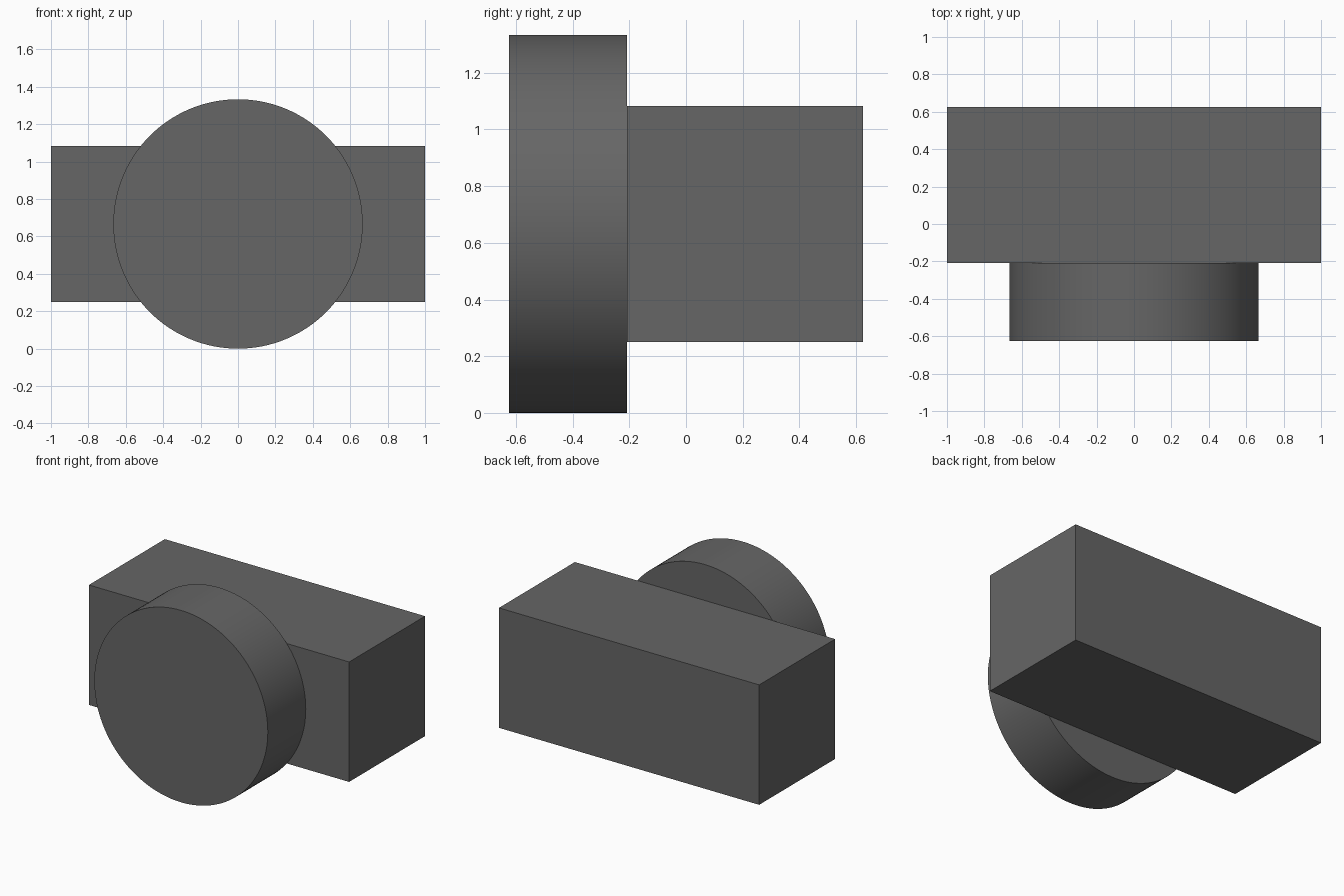
import bpy
import math

if "Cube" in bpy.data.objects:
    bpy.data.objects.remove(bpy.data.objects["Cube"])

grey = bpy.data.materials.new("dark grey")
grey.diffuse_color = (0.133, 0.133, 0.133, 1)
grey.use_nodes = True
grey.node_tree.nodes["Principled BSDF"].inputs["Base Color"].default_value = grey.diffuse_color

CENTRE_Z = 2 / 3      # shared axis height
FRONT, SEAM, BACK = -0.625, -0.2083, 0.625


def finish(name):
    obj = bpy.context.object
    obj.name = name
    bpy.ops.object.transform_apply(location=False, rotation=True, scale=True)
    obj.data.materials.append(grey)
    return obj


# Long rectangular body
bpy.ops.mesh.primitive_cube_add(size=1, location=(0, (SEAM + BACK) / 2, CENTRE_Z))
bpy.context.object.scale = (2, BACK - SEAM, 0.8333)
finish("body_block")

# Round disc on the front
bpy.ops.mesh.primitive_cylinder_add(
    vertices=128, radius=2 / 3, depth=SEAM - FRONT,
    location=(0, (FRONT + SEAM) / 2, CENTRE_Z), rotation=(math.pi / 2, 0, 0))
finish("front_disc")
bpy.ops.object.shade_smooth_by_angle(angle=math.radians(30))
